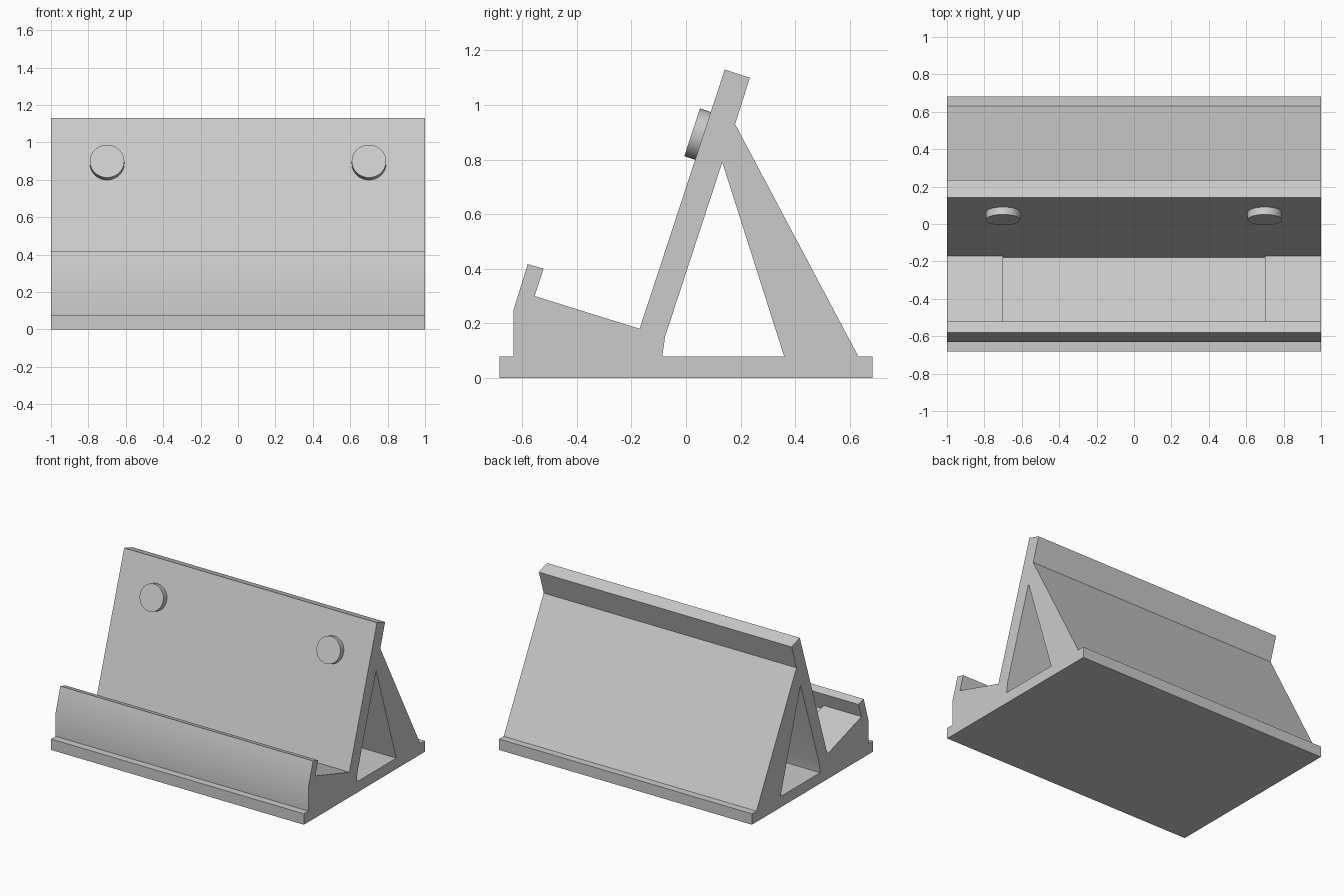
import bpy, bmesh, math
from mathutils import Vector, Matrix

if "Cube" in bpy.data.objects:
    bpy.data.objects.remove(bpy.data.objects["Cube"])

grey = bpy.data.materials.new("light_grey")
grey.diffuse_color = (0.6, 0.6, 0.6, 1)
grey.use_nodes = True
grey.node_tree.nodes["Principled BSDF"].inputs["Base Color"].default_value = grey.diffuse_color

# Side profile (y, z): base, rear brace, backrest, shelf, front lip
rear = [(-0.683, 0), (0.683, 0), (0.683, 0.078), (0.632, 0.078),
        (0.18, 0.93), (0.234, 1.10), (0.142, 1.13)]
shelf = [(-0.17, 0.18), (-0.555, 0.30)]
deep = [(-0.18, 0.149), (-0.565, 0.269)]      # recessed middle of the shelf
lip = [(-0.522, 0.40), (-0.58, 0.417), (-0.632, 0.25),
       (-0.632, 0.078), (-0.683, 0.078)]
hole = [(-0.087, 0.078), (0.36, 0.078), (0.133, 0.79), (-0.077, 0.15)]
end_loop = rear + shelf + lip
mid_loop = rear + [shelf[0]] + deep + [shelf[1]] + lip


def finish(bm, name):
    bmesh.ops.recalc_face_normals(bm, faces=bm.faces)
    me = bpy.data.meshes.new(name)
    bm.to_mesh(me)
    bm.free()
    me.materials.append(grey)
    ob = bpy.data.objects.new(name, me)
    bpy.context.collection.objects.link(ob)
    bpy.ops.object.select_all(action='DESELECT')
    ob.select_set(True)
    bpy.context.view_layer.objects.active = ob
    bpy.ops.object.shade_smooth_by_angle(angle=math.radians(30))


def wall(bm, loop, x0, x1):
    for (ya, za), (yb, zb) in zip(loop, loop[1:] + loop[:1]):
        bm.faces.new([bm.verts.new(p) for p in
                      ((x0, ya, za), (x0, yb, zb), (x1, yb, zb), (x1, ya, za))])


# Stand body: two end sections and a middle one with the recess
bm = bmesh.new()
for x0, x1, loop in ((-1, -0.7, end_loop), (-0.7, 0.7, mid_loop), (0.7, 1, end_loop)):
    wall(bm, loop, x0, x1)
    wall(bm, hole, x0, x1)
for x in (-0.7, 0.7):                          # step walls of the recess
    bm.faces.new([bm.verts.new((x, y, z)) for y, z in shelf + deep[::-1]])
bmesh.ops.remove_doubles(bm, verts=bm.verts, dist=1e-5)
for x in (-1, 1):                              # end caps with triangular opening
    rim = [e for e in bm.edges if all(abs(v.co.x - x) < 1e-4 for v in e.verts)]
    bmesh.ops.triangle_fill(bm, edges=rim, use_beauty=True, normal=(x, 0, 0))
finish(bm, "stand_body")

# Round pads on the backrest
normal = Vector((0, -0.95, 0.312)).normalized()
turn = normal.to_track_quat('Z', 'Y').to_matrix().to_4x4()
for side, x in (("left", -0.7), ("right", 0.7)):
    bm = bmesh.new()
    centre = Vector((x, 0.0225, 0.90)) - normal * 0.03
    bmesh.ops.create_cone(bm, cap_ends=True, segments=48, radius1=0.092, radius2=0.092,
                          depth=0.06, matrix=Matrix.Translation(centre) @ turn)
    finish(bm, side + "_pad")
